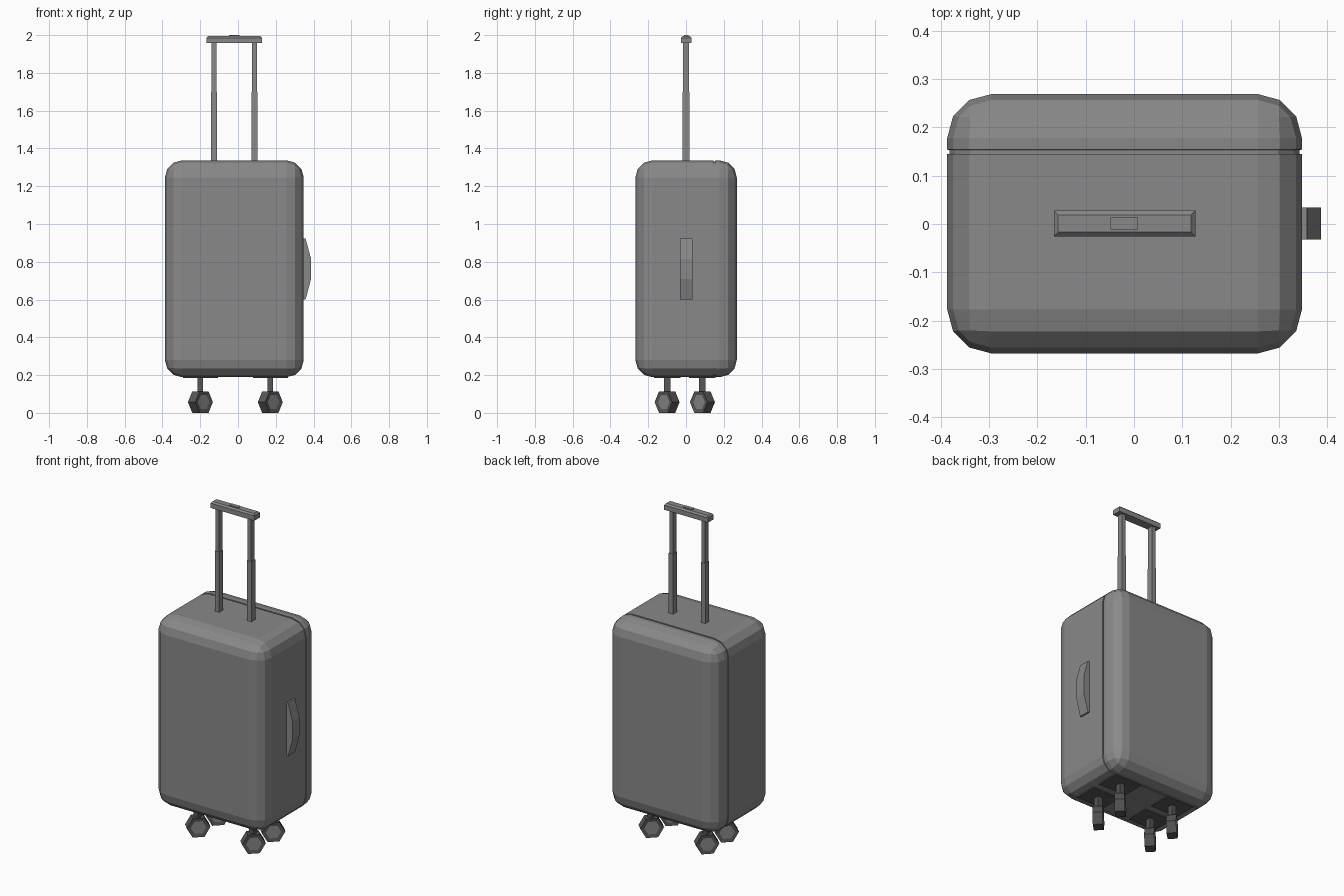
import bpy, bmesh, math
from mathutils import Vector, Matrix

cube = bpy.data.objects.get("Cube")
if cube:
    bpy.data.objects.remove(cube, do_unlink=True)


def material(name, value):
    mat = bpy.data.materials.new(name)
    mat.use_nodes = True
    mat.diffuse_color = (value, value, value, 1)
    mat.node_tree.nodes["Principled BSDF"].inputs["Base Color"].default_value = mat.diffuse_color
    return mat


grey = material("suitcase grey", 0.25)
dark = material("caster dark grey", 0.095)

CX = -0.02  # middle of the case


def finish(name, bm, *mats):
    bmesh.ops.recalc_face_normals(bm, faces=bm.faces[:])
    mesh = bpy.data.meshes.new(name)
    bm.to_mesh(mesh)
    bm.free()
    for mat in mats:
        mesh.materials.append(mat)
    bpy.context.collection.objects.link(bpy.data.objects.new(name, mesh))


def box_mesh(low, high):
    low, high = Vector(low), Vector(high)
    bm = bmesh.new()
    bmesh.ops.create_cube(bm, size=1)
    bmesh.ops.scale(bm, vec=high - low, verts=bm.verts[:])
    bmesh.ops.translate(bm, vec=(low + high) / 2, verts=bm.verts[:])
    return bm


def column(name, x, y, width, depth, bottom, top, mat):
    bm = box_mesh((x - width / 2, y - depth / 2, bottom), (x + width / 2, y + depth / 2, top))
    finish(name, bm, mat)


# Shell with rounded edges and a seam sunk around the back half
bm = box_mesh((CX - 0.367, -0.268, 0.189), (CX + 0.368, 0.269, 1.337))
bmesh.ops.bevel(bm, geom=bm.edges[:], offset=0.091, segments=3, profile=0.5, affect='EDGES')
seam = (0.145, 0.154)
for y in seam:
    bmesh.ops.bisect_plane(bm, geom=bm.verts[:] + bm.edges[:] + bm.faces[:],
                           plane_co=(0, y, 0), plane_no=(0, 1, 0))
bmesh.ops.recalc_face_normals(bm, faces=bm.faces[:])
band = [f for f in bm.faces if seam[0] < f.calc_center_median().y < seam[1]]
bmesh.ops.inset_region(bm, faces=band, thickness=0.0005, depth=-0.005, use_even_offset=True)
finish("shell", bm, grey)

# Angular carry handle on the side
bm = bmesh.new()
profile = [(0.34, 0.6), (0.358, 0.6), (0.387, 0.71), (0.387, 0.815), (0.358, 0.922), (0.34, 0.922)]
face = bm.faces.new([bm.verts.new((x, -0.032, z)) for x, z in profile])
side = bmesh.ops.extrude_face_region(bm, geom=[face])["geom"]
bmesh.ops.translate(bm, vec=(0, 0.066, 0), verts=[v for v in side if isinstance(v, bmesh.types.BMVert)])
finish("side_handle", bm, grey)

# Telescopic rods
for label, sign in (("right", -1), ("left", 1)):
    x = CX + sign * 0.107
    column(f"{label}_lower_rod", x, 0, 0.03, 0.038, 1.32, 1.7, grey)
    column(f"{label}_upper_rod", x, 0, 0.025, 0.033, 1.69, 1.97, grey)

# Grip with a chamfered top, and its button
bm = box_mesh((CX - 0.146, -0.026, 1.957), (CX + 0.147, 0.028, 1.995))
top_edges = [e for e in bm.edges if all(v.co.z > 1.98 for v in e.verts)]
bmesh.ops.bevel(bm, geom=top_edges, offset=0.009, segments=1, affect='EDGES')
finish("grip", bm, grey)
column("grip_button", CX, 0.001, 0.057, 0.024, 1.99, 2.0, grey)

# Swivel wheels on stems under mounting plates: dark tyres, grey hubs
for end, y in (("front", -0.1), ("back", 0.087)):
    for label, sign in (("right", -1), ("left", 1)):
        x = CX + 0.006 + sign * 0.185
        name = f"{end}_{label}"
        column(f"{name}_plate", x, y, 0.185, 0.14, 0.184, 0.195, dark)
        column(f"{name}_stem", x, y, 0.03, 0.034, 0.1, 0.19, dark)
        bm = bmesh.new()
        bmesh.ops.create_cone(bm, cap_ends=True, segments=6, radius1=0.066, radius2=0.066, depth=0.055)
        # A vertex points along the ground, so flats lie at top and bottom
        bmesh.ops.transform(bm, matrix=Matrix.Rotation(math.radians(30), 4, 'Z'), verts=bm.verts[:])
        hubs = [f for f in bm.faces if abs(f.normal.z) > 0.9]
        bmesh.ops.inset_individual(bm, faces=hubs, thickness=0.023, depth=-0.003)
        for hub in hubs:
            hub.material_index = 1
        stand = (Matrix.Translation((x, y, 0.057)) @ Matrix.Rotation(math.radians(45), 4, 'Z')
                 @ Matrix.Rotation(math.radians(90), 4, 'X'))
        bmesh.ops.transform(bm, matrix=stand, verts=bm.verts[:])
        finish(f"{name}_wheel", bm, dark, grey)
